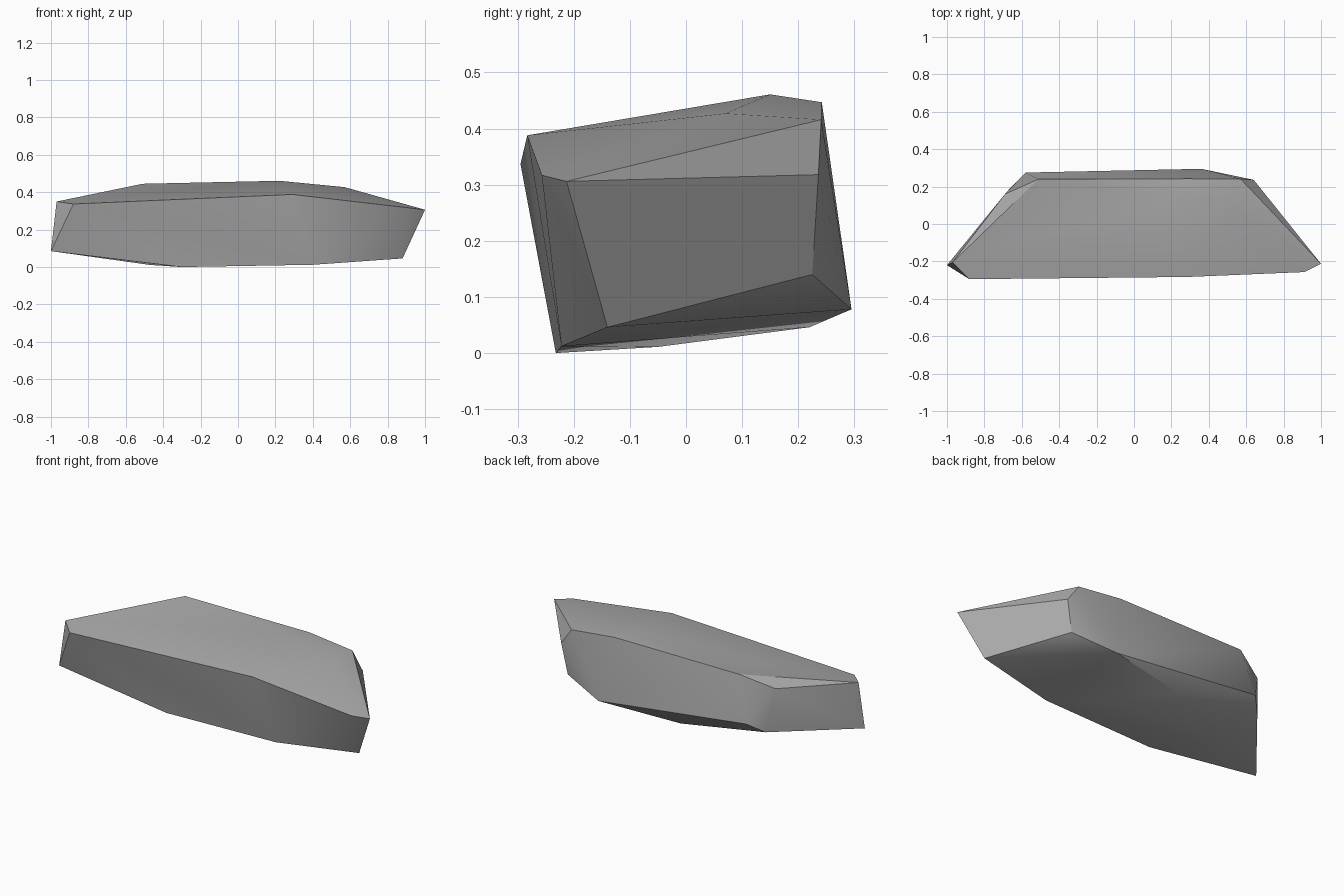
import bpy
import bmesh
import math

cube = bpy.data.objects.get("Cube")
if cube:
    bpy.data.objects.remove(cube)

# Corner points of the boulder, grouped by the edge they follow
top_front_edge = [(-0.97, -0.205, 0.35), (-0.88, -0.295, 0.337), (0.29, -0.283, 0.388),
                  (0.91, -0.257, 0.317), (1, -0.213, 0.306)]
top_back_edge = [(-0.69, 0.16, 0.378), (-0.51, 0.24, 0.445), (0.22, 0.15, 0.461),
                 (0.29, 0.242, 0.447), (0.57, 0.07, 0.427), (0.57, 0.241, 0.416)]
back_edge = [(-0.58, 0.275, 0.187), (0.36, 0.295, 0.078),
             (0.64, 0.236, 0.318), (0.605, 0.225, 0.14)]
bottom_edge = [(-1, -0.22, 0.085), (-0.655, 0.2, 0.13), (-0.12, 0.22, 0.046),
               (-0.47, -0.05, 0.011), (-0.3, -0.232, 0), (0.4, -0.222, 0.012),
               (0.88, -0.14, 0.046)]

# Wrap the corners in one faceted stone shell
bm = bmesh.new()
for point in top_front_edge + top_back_edge + back_edge + bottom_edge:
    bm.verts.new(point)
bmesh.ops.convex_hull(bm, input=bm.verts[:])
bmesh.ops.delete(bm, geom=[v for v in bm.verts if not v.link_faces], context='VERTS')
bmesh.ops.recalc_face_normals(bm, faces=bm.faces[:])

mesh = bpy.data.meshes.new("boulder")
bm.to_mesh(mesh)
bm.free()
boulder = bpy.data.objects.new("boulder", mesh)
bpy.context.collection.objects.link(boulder)

# Plain grey stone
stone = bpy.data.materials.new("grey_stone")
stone.use_nodes = True
colour = (0.4, 0.4, 0.4, 1)
stone.diffuse_color = colour
stone.node_tree.nodes["Principled BSDF"].inputs["Base Color"].default_value = colour
mesh.materials.append(stone)

# Soft shading across shallow facets, crisp main edges
bpy.context.view_layer.objects.active = boulder
boulder.select_set(True)
bpy.ops.object.shade_smooth_by_angle(angle=math.radians(30))
